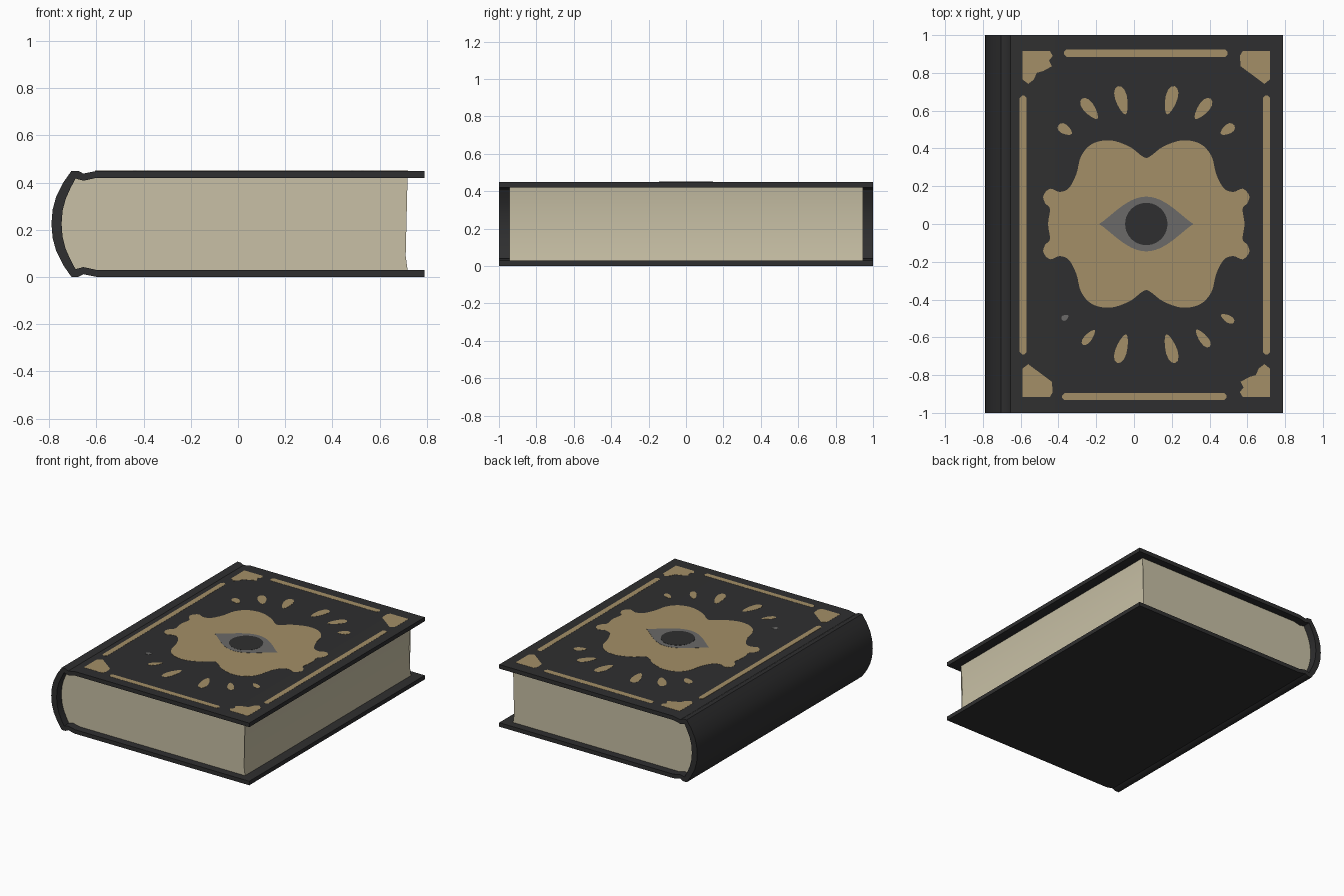
import bpy, bmesh, math

if "Cube" in bpy.data.objects:
    bpy.data.objects.remove(bpy.data.objects["Cube"])

def material(name, r, g, b):
    m = bpy.data.materials.new(name)
    m.diffuse_color = (r, g, b, 1)
    m.use_nodes = True
    m.node_tree.nodes["Principled BSDF"].inputs["Base Color"].default_value = m.diffuse_color
    return m

BLACK = material("black_leather", 0.028, 0.028, 0.029)
GOLD = material("dull_gold", 0.37, 0.275, 0.135)
GREY = material("eye_grey", 0.145, 0.143, 0.138)
PAPER = material("old_paper", 0.58, 0.53, 0.38)

H = 0.45          # book thickness
TOP = 0.449       # cover board surface under the plates
CX = 0.065        # centre line of the cover decoration

def finish(name, bm, mat, smooth=None):
    bmesh.ops.recalc_face_normals(bm, faces=bm.faces[:])
    me = bpy.data.meshes.new(name)
    bm.to_mesh(me)
    bm.free()
    me.materials.append(mat)
    ob = bpy.data.objects.new(name, me)
    bpy.context.collection.objects.link(ob)
    if smooth:
        bpy.ops.object.select_all(action='DESELECT')
        ob.select_set(True)
        bpy.context.view_layer.objects.active = ob
        bpy.ops.object.shade_smooth_by_angle(angle=math.radians(smooth))
    return ob

def mirror_z(half):
    """Upper half of a section (ending on the middle) continued to the lower half."""
    return half + [(x, H - z) for x, z in reversed(half[:-1])]

# Cover: one bent shell with boards, hinge grooves and rounded spine
outer = mirror_z([(0.79, TOP), (-0.60, TOP), (-0.63, 0.443), (-0.655, 0.438), (-0.675, 0.449),
                  (-0.705, 0.45), (-0.74, 0.40), (-0.77, 0.34), (-0.785, 0.285), (-0.79, 0.225)])
inner = mirror_z([(0.79, 0.42), (-0.60, 0.42), (-0.63, 0.413), (-0.655, 0.408), (-0.67, 0.412),
                  (-0.688, 0.417), (-0.71, 0.375), (-0.73, 0.33), (-0.743, 0.28), (-0.747, 0.225)])
bm = bmesh.new()
rows = [[bm.verts.new((x, y, z)) for x, z in sec] for sec in (outer, inner) for y in (-1, 1)]
of, ob_, nf, nb = rows
for i in range(len(outer) - 1):
    for a, b in ((of, ob_), (ob_, nb), (nb, nf), (nf, of)):
        bm.faces.new((a[i], a[i + 1], b[i + 1], b[i]))
for i in (0, -1):
    bm.faces.new((of[i], ob_[i], nb[i], nf[i]))
finish("cover", bm, BLACK, 35)

# Page block: fills the shell, with a hollow fore edge
fore = [(0.718, 0.03), (0.71, 0.09), (0.706, 0.16), (0.704, 0.225),
        (0.706, 0.29), (0.71, 0.36), (0.718, 0.42)]
section = inner[1:-1] + fore
bm = bmesh.new()
front = [bm.verts.new((x, -0.945, z)) for x, z in section]
back = [bm.verts.new((x, 0.945, z)) for x, z in section]
n = len(section)
for i in range(n):
    j = (i + 1) % n
    bm.faces.new((front[i], front[j], back[j], back[i]))
caps = [bm.faces.new(front), bm.faces.new(back)]
bmesh.ops.triangulate(bm, faces=caps, ngon_method='EAR_CLIP')
finish("pages", bm, PAPER, 35)

# Helpers for the thin decoration plates
def plate(name, outlines, mat, height):
    bm = bmesh.new()
    for pts in outlines:
        lo = [bm.verts.new((x, y, TOP - 0.002)) for x, y in pts]
        hi = [bm.verts.new((x, y, TOP + height)) for x, y in pts]
        for i in range(len(pts)):
            j = (i + 1) % len(pts)
            bm.faces.new((lo[i], lo[j], hi[j], hi[i]))
        bm.faces.new(lo)
        bm.faces.new(hi)
    bmesh.ops.triangulate(bm, faces=[f for f in bm.faces if len(f.verts) > 4],
                          ngon_method='EAR_CLIP')
    return finish(name, bm, mat)

def rounded(pts, steps=4):
    """Smooth closed curve through the points."""
    out, n = [], len(pts)
    for i in range(n):
        p = [pts[(i + k) % n] for k in (-1, 0, 1, 2)]
        for s in range(steps):
            t = s / steps
            out.append(tuple(0.5 * (2 * b + (c - a) * t + (2 * a - 5 * b + 4 * c - d) * t * t
                                    + (3 * b - a - 3 * c + d) * t ** 3)
                             for a, b, c, d in zip(*p)))
    return out

def flip(pts, sx, sy):
    return [(CX + sx * x, sy * y) for x, y in pts]

QUADS = [(sx, sy) for sx in (-1, 1) for sy in (-1, 1)]

# Gold central cartouche: one quarter mirrored both ways
q = [(0.03, 0.365), (0.09, 0.41), (0.19, 0.443), (0.285, 0.425), (0.345, 0.36), (0.37, 0.265),
     (0.41, 0.19), (0.46, 0.17), (0.51, 0.187), (0.545, 0.15), (0.535, 0.11), (0.51, 0.08)]
right = [(0, 0.35)] + q + [(0.52, 0)] + [(x, -y) for x, y in reversed(q)]
full = right + [(0, -0.35)] + [(-x, -y) for x, y in q] + [(-0.52, 0)] \
    + [(-x, y) for x, y in reversed(q)]
plate("cartouche", [flip(rounded(full), 1, 1)], GOLD, 0.001)

# Eye: pointed almond and round pupil
W, E = 0.25, 0.145
almond = [(-W + 2 * W * i / 20, E * math.cos(math.pi * (i / 20 - 0.5)) ** 1.15) for i in range(21)]
almond = almond[:20] + [(W, 0)] + [(x, -y) for x, y in reversed(almond[1:20])]
almond[0] = (-W, 0)
plate("eye", [flip(almond, 1, 1)], GREY, 0.002)
pupil = [(0.112 * math.cos(a * math.pi / 20), 0.112 * math.sin(a * math.pi / 20)) for a in range(40)]
plate("pupil", [flip(pupil, 1, 1)], BLACK, 0.003)

# Corner ornaments
corner = [(0.655, 0.915), (0.51, 0.915), (0.495, 0.89), (0.515, 0.865), (0.50, 0.835), (0.545, 0.81),
          (0.58, 0.80), (0.595, 0.765), (0.625, 0.742), (0.655, 0.765)]
plate("corner_ornaments", [flip(corner, sx, sy) for sx, sy in QUADS], GOLD, 0.001)

# Border bars with clipped ends
def bar(x0, x1, y0, y1, c=0.012):
    return [(x0 + c, y0), (x1 - c, y0), (x1, y0 + c), (x1, y1 - c),
            (x1 - c, y1), (x0 + c, y1), (x0, y1 - c), (x0, y0 + c)]

plate("border_bars", [bar(-0.605, -0.568, -0.69, 0.68), bar(0.683, 0.72, -0.69, 0.68),
                      bar(-0.37, 0.495, 0.885, 0.925), bar(-0.38, 0.49, -0.932, -0.895)],
      GOLD, 0.001)

# Rays around the eye: tapered drops, widest at the outer end
def ray(dx, y, length, width, tilt):
    a, pts = math.radians(tilt), []
    for i in range(14):
        t = 2 * math.pi * i / 14
        u = length / 2 * math.cos(t)
        v = width / 2 * math.sin(t) * (1 + 0.3 * math.cos(t))
        pts.append((dx + u * math.sin(a) + v * math.cos(a),
                    y + u * math.cos(a) - v * math.sin(a)))
    return pts

rays = [ray(0.13, 0.655, 0.155, 0.062, 15), ray(0.30, 0.61, 0.135, 0.058, 38),
        ray(0.43, 0.50, 0.085, 0.05, 57)]
low_rays = [ray(0.13, 0.66, 0.16, 0.06, 17), ray(0.30, 0.605, 0.115, 0.045, 38),
            ray(0.43, 0.50, 0.08, 0.038, 60)]
shapes = [flip(r, sx, 1) for r in rays for sx in (-1, 1)]
shapes += [flip(r, 1, -1) for r in low_rays] + [flip(low_rays[0], -1, -1),
                                               flip(ray(0.305, 0.60, 0.10, 0.04, 40), -1, -1)]
plate("rays", shapes, GOLD, 0.001)
# Worn ray at the lower left
plate("worn_ray", [flip(ray(0.43, 0.495, 0.042, 0.028, 60), -1, -1)], GREY, 0.001)
